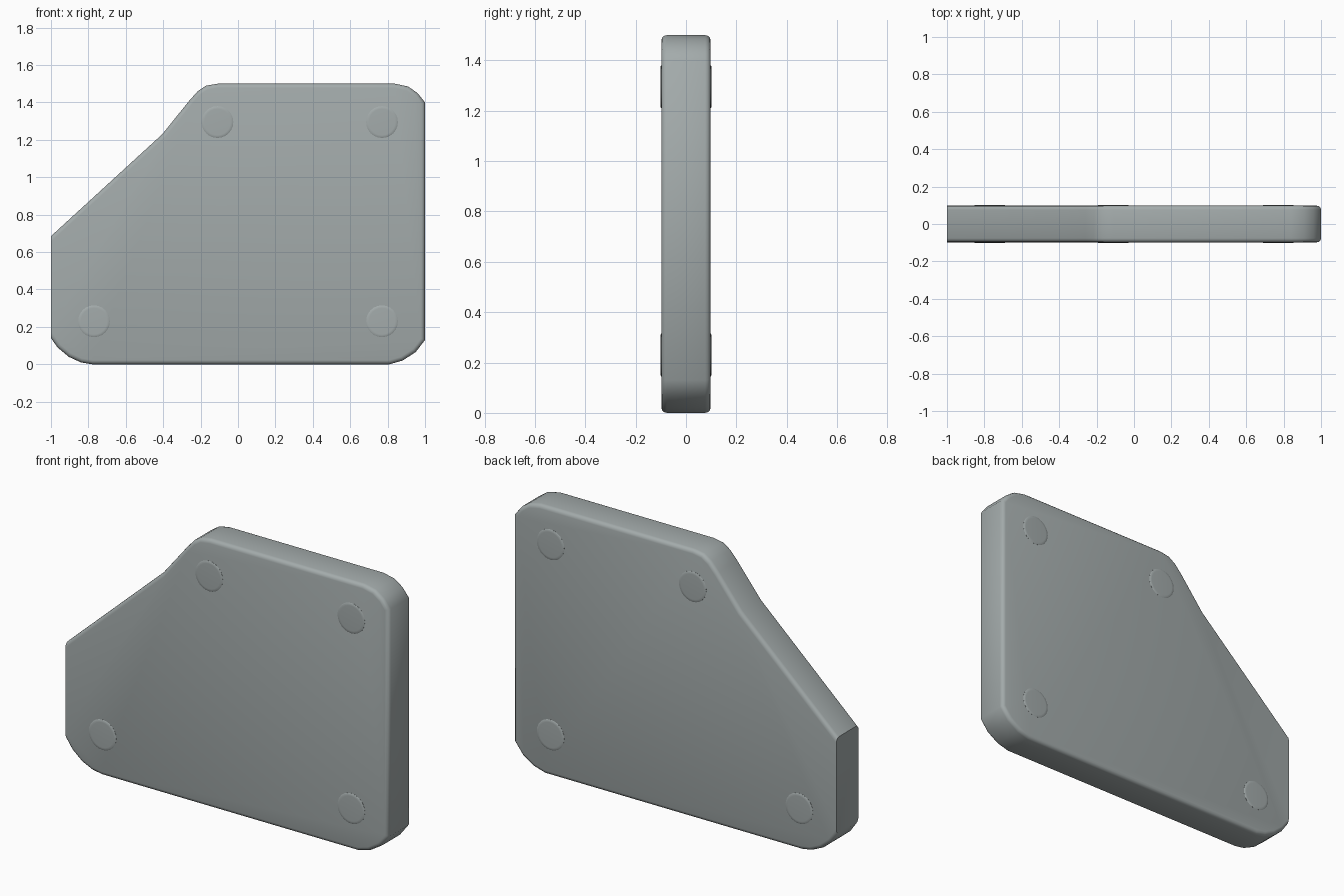
import bpy, bmesh, math

if "Cube" in bpy.data.objects:
    bpy.data.objects.remove(bpy.data.objects["Cube"])

# Blue-grey finish shared by all parts
finish_mat = bpy.data.materials.new("blue_grey")
finish_mat.diffuse_color = (0.37, 0.41, 0.41, 1)
finish_mat.use_nodes = True
finish_mat.node_tree.nodes["Principled BSDF"].inputs["Base Color"].default_value = finish_mat.diffuse_color


def finish(bm, name, angle):
    bmesh.ops.recalc_face_normals(bm, faces=bm.faces[:])
    me = bpy.data.meshes.new(name)
    bm.to_mesh(me)
    bm.free()
    me.materials.append(finish_mat)
    ob = bpy.data.objects.new(name, me)
    bpy.context.collection.objects.link(ob)
    bpy.ops.object.select_all(action='DESELECT')
    ob.select_set(True)
    bpy.context.view_layer.objects.active = ob
    bpy.ops.object.shade_smooth_by_angle(angle=math.radians(angle))


# Plate: outline in x, z, extruded in y, with softened face rims
outline = [(-1, 0.685), (-1, 0.14), (-0.965, 0.09), (-0.905, 0.04),
           (-0.84, 0.01), (-0.78, 0), (0.81, 0), (0.88, 0.02),
           (0.95, 0.065), (1, 0.13), (1, 1.4), (0.96, 1.45),
           (0.91, 1.485), (0.84, 1.5), (-0.11, 1.5), (-0.17, 1.49),
           (-0.215, 1.46), (-0.26, 1.41), (-0.405, 1.23)]
HALF = 0.098
bm = bmesh.new()
face = bm.faces.new([bm.verts.new((x, -HALF, z)) for x, z in outline])
new = bmesh.ops.extrude_face_region(bm, geom=[face])['geom']
for v in new:
    if isinstance(v, bmesh.types.BMVert):
        v.co.y = HALF
# The cut end at x = -1 stays sharp
rims = [e for e in bm.edges
        if abs(e.verts[0].co.y - e.verts[1].co.y) < 1e-6
        and not all(v.co.x < -0.999 for v in e.verts)]
bmesh.ops.bevel(bm, geom=rims, offset=0.022, segments=3, profile=0.5,
                affect='EDGES', clamp_overlap=True)
finish(bm, "plate", 42)


# Rivets: low rounded discs on both faces
def rivet(x, z, side, name):
    bm = bmesh.new()
    rings = []
    for r, h in [(0.085, 0.09), (0.085, 0.0985), (0.080, 0.101), (0.070, 0.1015)]:
        rings.append([bm.verts.new((x + r * math.cos(a), side * h, z + r * math.sin(a)))
                      for a in [i * math.tau / 24 for i in range(24)]])
    for lo, hi in zip(rings, rings[1:]):
        for i in range(24):
            j = (i + 1) % 24
            bm.faces.new((lo[i], lo[j], hi[j], hi[i]))
    bm.faces.new(rings[-1])
    bm.faces.new(rings[0][::-1])
    finish(bm, name, 30)


for n, (x, z) in enumerate([(-0.77, 0.23), (0.77, 0.23), (0.77, 1.295), (-0.11, 1.295)]):
    rivet(x, z, -1, f"front_rivet_{n + 1}")
    rivet(x, z, 1, f"back_rivet_{n + 1}")
